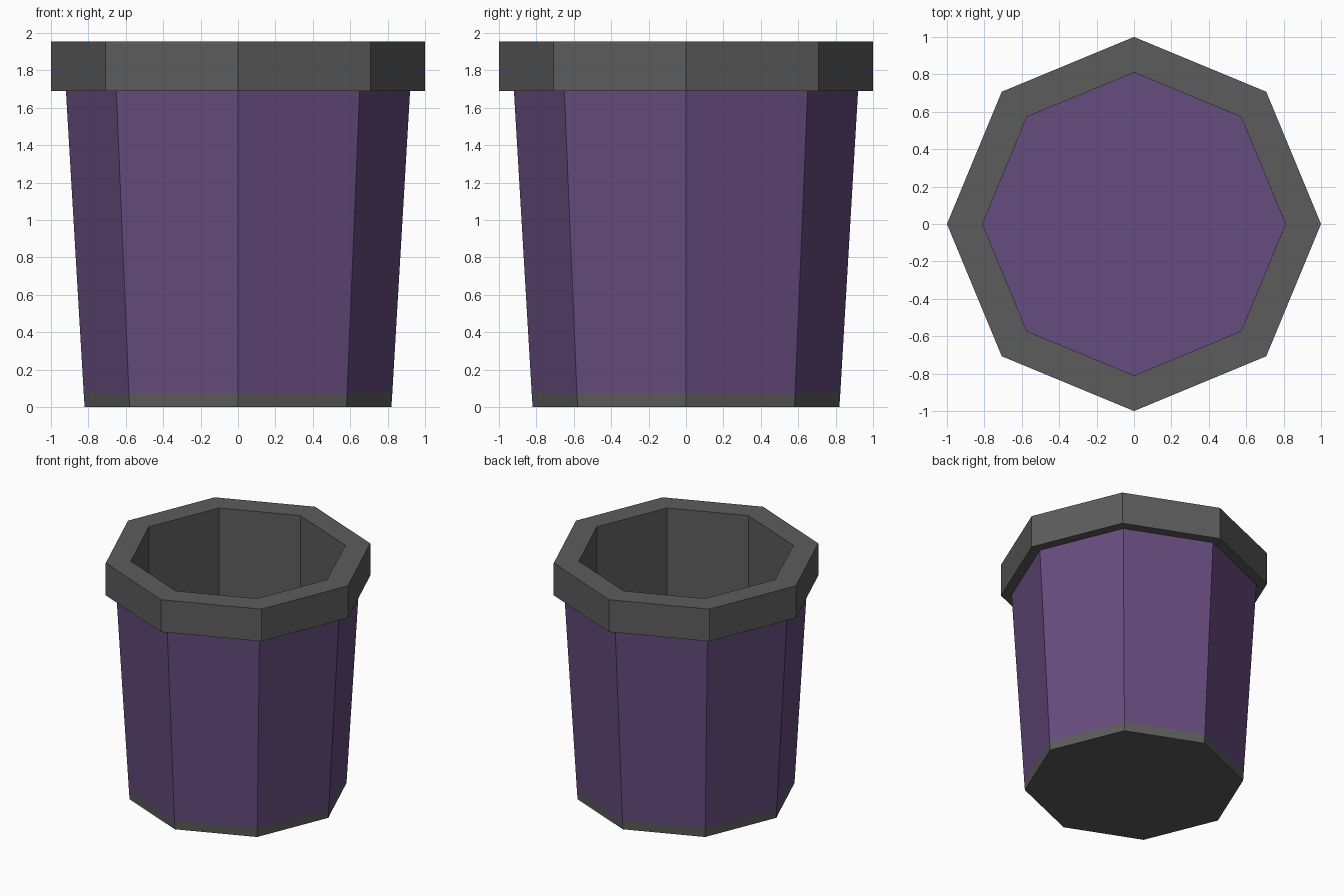
import bpy
import bmesh
from math import cos, sin, tau

SIDES = 8

cube = bpy.data.objects.get("Cube")
if cube:
    bpy.data.objects.remove(cube, do_unlink=True)


def make_material(name, rgb):
    mat = bpy.data.materials.new(name)
    mat.use_nodes = True
    mat.diffuse_color = (*rgb, 1)
    bsdf = next(n for n in mat.node_tree.nodes if n.type == "BSDF_PRINCIPLED")
    bsdf.inputs["Base Color"].default_value = (*rgb, 1)
    return mat


def turned_part(name, profile, mat, cap_first=False, cap_last=False):
    """Sweep (radius, height) points round the z axis as flat facets."""
    bm = bmesh.new()
    rings = [[bm.verts.new((r * cos(tau * i / SIDES), r * sin(tau * i / SIDES), z))
              for i in range(SIDES)] for r, z in profile]
    for low, high in zip(rings, rings[1:]):
        for i in range(SIDES):
            j = (i + 1) % SIDES
            bm.faces.new((low[i], low[j], high[j], high[i]))
    if cap_first:
        bm.faces.new(rings[0][::-1])
    if cap_last:
        bm.faces.new(rings[-1])
    mesh = bpy.data.meshes.new(name)
    bm.to_mesh(mesh)
    bm.free()
    mesh.materials.append(mat)
    obj = bpy.data.objects.new(name, mesh)
    bpy.context.collection.objects.link(obj)
    return obj


grey = make_material("dark grey", (0.107, 0.107, 0.107))
purple = make_material("muted purple", (0.133, 0.072, 0.209))

# Heights and radii shared by neighbouring parts
band_top, rim_bottom, rim_top = 0.075, 1.69, 1.955
foot_r, band_r, body_r, rim_r, inner_r = 0.82, 0.825, 0.92, 1.0, 0.81

# Base with a thin band round the foot
turned_part("base_band", [(foot_r, 0), (band_r, band_top)], grey, cap_first=True)

# Tapered outer wall
turned_part("outer_wall", [(band_r, band_top), (body_r, rim_bottom)], purple)

# Overhanging rim, from its underside over the top and down the inside
turned_part("rim_and_inner_wall",
            [(body_r, rim_bottom), (rim_r, rim_bottom), (rim_r, rim_top),
             (inner_r, rim_top), (inner_r, band_top)], grey)

# Floor inside the pot
turned_part("inner_floor", [(inner_r, band_top)], purple, cap_last=True)
